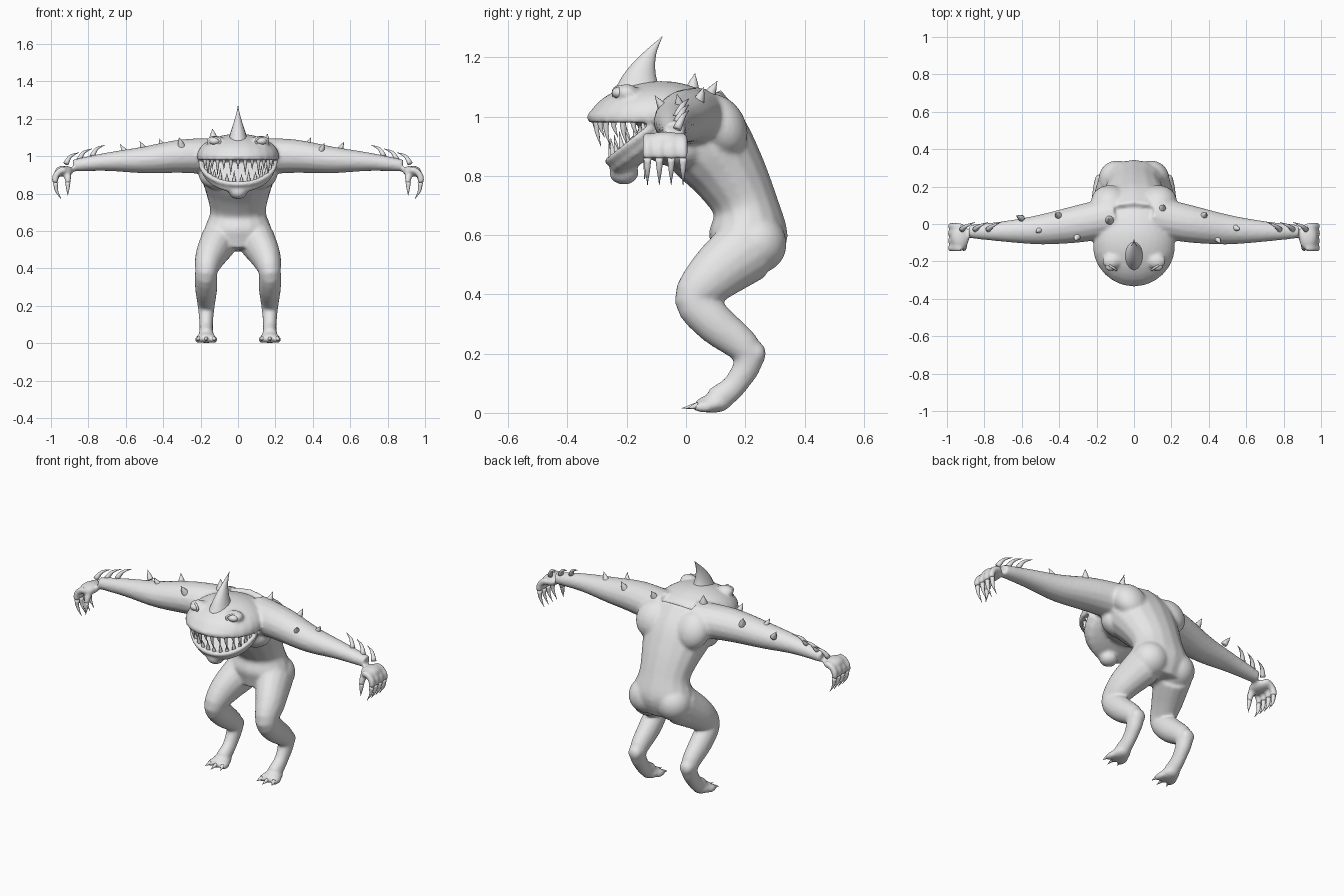
import bpy, bmesh, math
from mathutils import Vector, Matrix

cube = bpy.data.objects.get("Cube")
if cube:
    bpy.data.objects.remove(cube, do_unlink=True)

GREY = (0.8, 0.8, 0.8, 1)
skin = bpy.data.materials.new("grey skin")
skin.use_nodes = True
skin.diffuse_color = GREY
skin.node_tree.nodes["Principled BSDF"].inputs["Base Color"].default_value = GREY

ACROSS, DEPTH = Vector((1, 0, 0)), Vector((0, 1, 0))
SIDES = (1, -1)
FINGER_ROWS = [-.13 + .04 * i for i in range(4)]
TOE_OFFSETS = (-.04, 0, .04)
FOOT_X = .17
TINY = .001


def finish(name, bm):
    """Turn a bmesh into a smooth grey object."""
    bmesh.ops.recalc_face_normals(bm, faces=bm.faces)
    mesh = bpy.data.meshes.new(name)
    bm.to_mesh(mesh)
    bm.free()
    mesh.materials.append(skin)
    for polygon in mesh.polygons:
        polygon.use_smooth = True
    ob = bpy.data.objects.new(name, mesh)
    bpy.context.collection.objects.link(ob)
    return ob


def spline(a, b, c, d, t):
    """Point on the smooth curve between b and c."""
    return b + (c - a) * t / 2 + (a - b * 2.5 + c * 2 - d / 2) * t * t \
        + ((b - c) * 3 + d - a) * t ** 3 / 2


def loft(bm, stations, ref, side=1, ratio=1, steps=4, sides=16):
    """Smooth tube through (x, y, z, radius); ratio scales the radius across ref."""
    knots = [Vector((x * side, y, z, r)) for x, y, z, r in stations]
    knots = [knots[0] * 2 - knots[1], *knots, knots[-1] * 2 - knots[-2]]
    path = [spline(*knots[i:i + 4], k / steps)
            for i in range(len(knots) - 3) for k in range(steps)]
    path.append(knots[-2])
    last = len(path) - 1
    rings = []
    for i, point in enumerate(path):
        tangent = (path[min(i + 1, last)] - path[max(i - 1, 0)]).to_3d().normalized()
        u = (ref - tangent * ref.dot(tangent)).normalized()
        v = tangent.cross(u) * ratio
        radius = max(point.w, TINY)
        angles = [math.tau * k / sides for k in range(sides)]
        rings.append([bm.verts.new(point.to_3d() + (u * math.cos(a) + v * math.sin(a)) * radius)
                      for a in angles])
    for ring, above in zip(rings, rings[1:]):
        for k in range(sides):
            bm.faces.new((ring[k - 1], ring[k], above[k], above[k - 1]))
    bm.faces.new(rings[0])
    bm.faces.new(rings[-1])


def ball(bm, centre, radii, tilt=0):
    """Ellipsoid, tilted about the x axis; returns its vertices."""
    matrix = (Matrix.Translation(centre) @ Matrix.Rotation(tilt, 4, "X")
              @ Matrix.Diagonal((*radii, 1)))
    return bmesh.ops.create_uvsphere(bm, u_segments=24, v_segments=16,
                                     radius=1, matrix=matrix)["verts"]


def spike(bm, base, lean, radius, side=1, bend=(0, 0, 0)):
    """Pointed cone from base along lean, bowed by bend."""
    base, lean = Vector(base), Vector(lean)
    middle = base + lean / 2 + Vector(bend)
    ref = DEPTH if abs(lean.x) > abs(lean.z) else ACROSS
    loft(bm, [(*base, radius), (*middle, radius * .6), (*(base + lean), 0)],
         ref, side, steps=3, sides=10)


def upper_lip(a, inset=1):
    return Vector((.2 * inset * math.sin(a), -.12 - .2 * inset * math.cos(a), 1))


def lower_lip(a, inset=1):
    forward = math.cos(a) * inset
    return Vector((.2 * inset * math.sin(a), -.11 - .15 * forward, .97 - .12 * forward))


# Body: overlapping volumes blended into one skin
bm = bmesh.new()
# Torso from pelvis up to the hunched shoulders, then the neck
loft(bm, [(0, .2, .5, .14), (0, .21, .6, .18), (0, .2, .7, .15),
          (0, .15, .8, .17), (0, .08, .9, .2), (0, 0, 1, .2)], ACROSS, ratio=.74)
ball(bm, (0, -.04, 1.02), (.2, .15, .09))
# Domed head with a flat palate
for vert in ball(bm, (0, -.12, 1), (.22, .21, .12)):
    vert.co.z = max(vert.co.z, .98)
    vert.co.y += (vert.co.z - 1) * .3
# Lower jaw, throat and chin pouch
ball(bm, (0, -.1, .94), (.2, .2, .05), math.radians(40))
ball(bm, (0, -.03, .93), (.18, .13, .1))
ball(bm, (0, -.21, .81), (.05, .05, .04))
# Lips
for lip in (upper_lip, lower_lip):
    arc = [(*lip(math.pi * k / 12), .015) for k in range(-6, 7)]
    loft(bm, arc, Vector((0, .4, 1)), steps=2, sides=10)

for s in SIDES:
    # Buttock, chest muscle, shoulder blade and brow
    ball(bm, (s * .09, .24, .57), (.1, .1, .1))
    ball(bm, (s * .1, 0, .9), (.11, .08, .08), .5)
    ball(bm, (s * .13, .12, .97), (.1, .08, .11), .5)
    ball(bm, (s * .12, -.2, 1.08), (.05, .04, .03))
    # Arm and palm
    loft(bm, [(.1, .04, 1, .11), (.3, 0, 1, .1), (.5, -.03, .98, .08),
              (.7, -.04, .97, .055), (.88, -.04, .95, .036)], DEPTH, s, ratio=.9)
    ball(bm, (s * .93, -.07, .92), (.05, .07, .03))
    # Curled fingers and the thumb
    for y in FINGER_ROWS:
        curl = [(.92 + .06 * math.sin(a), y, .87 + .06 * math.cos(a), .018)
                for a in (0, .6, 1.2, 1.8)]
        loft(bm, curl, DEPTH, s, sides=10)
    loft(bm, [(.92, -.08, .93, .02), (.91, -.12, .89, .02), (.91, -.13, .85, .015)],
         DEPTH, s, sides=10)
    # Leg: thigh, bent knee, shin, raised heel and foot
    loft(bm, [(.1, .2, .55, .1), (.15, .09, .46, .08), (FOOT_X, .03, .38, .06),
              (FOOT_X, .1, .3, .06), (FOOT_X, .21, .2, .046), (FOOT_X, .17, .1, .036),
              (FOOT_X, .1, .04, .04)], ACROSS, s, ratio=1.15)
    ball(bm, (s * FOOT_X, .24, .2), (.04, .03, .04))
    ball(bm, (s * FOOT_X, .09, .03), (.05, .06, .03))
    for dx in TOE_OFFSETS:
        ball(bm, (s * (FOOT_X + dx), .06, .02), (.02, .04, .02))
body = finish("body", bm)
blend = body.modifiers.new("blend", "REMESH")
blend.mode = "VOXEL"
blend.voxel_size = .009
blend.use_smooth_shade = True
relax = body.modifiers.new("relax", "SMOOTH")
relax.iterations = 7

# Horn on the crown, swept up to the back
bm = bmesh.new()
loft(bm, [(0, -.16 + .08 * t * t, 1.07 + .2 * t, .06 * (1 - t) ** 1.2)
          for t in (0, .25, .5, .75, 1)], ACROSS, ratio=1.5)
finish("horn", bm)

# Eyes with a raised lid rim
bm = bmesh.new()
eye = Vector((.125, -.225, 1.08))
for s in SIDES:
    ball(bm, (s * eye.x, eye.y, eye.z), (.03, .025, .02))
    turns = [math.tau * k / 12 for k in range(13)]
    rim = [(*(eye + Vector((.03 * math.cos(a), .02 * math.cos(a), .02 * math.sin(a)))), .006)
           for a in turns]
    loft(bm, rim, Vector((.5, -.8, 0)), s, steps=2, sides=8)
finish("eyes", bm)

# Teeth: alternating long and short fangs
bm = bmesh.new()
for i in range(-6, 7):
    angle = math.pi * i / 15
    size = 1 if i % 2 else .7
    spike(bm, upper_lip(angle, .93), (0, .015, -.1 * size), .013, bend=(0, -.006, 0))
    spike(bm, lower_lip(angle + .1, .94), (0, -.01, .065 * size), .011)
finish("teeth", bm)

# Claws on fingers, thumbs and toes
bm = bmesh.new()
for s in SIDES:
    for y in FINGER_ROWS:
        spike(bm, (.975, y, .86), (-.03, 0, -.09), .014, s, bend=(.01, 0, 0))
    spike(bm, (.91, -.13, .86), (0, -.01, -.07), .014, s)
    for dx in TOE_OFFSETS:
        spike(bm, (FOOT_X + dx, .04, .025), (dx / 4, abs(dx) / 2 - .055, -.01), .012, s)
finish("claws", bm)

# Scattered spikes on back and arms, smaller toward the hands
bm = bmesh.new()
for x, y in ((-.13, .02), (.15, .07), (-.3, -.06), (-.4, .04), (-.5, -.03), (-.6, .03),
             (.37, .04), (.44, -.07), (.54, -.02)):
    out = abs(x)
    spike(bm, (x, y, 1.1 - .13 * out - 5 * y * y), (x / 20, y / 2, .07 - .04 * out),
          .03 - .02 * out)
finish("body_spikes", bm)

# Forearm blades curving back toward the shoulder
bm = bmesh.new()
for s in SIDES:
    for i in range(3):
        spike(bm, (.78 + .07 * i, -.03, 1 - .02 * i), (-.07, .04, .06), .015, s,
              bend=(.01, 0, .01))
finish("forearm_blades", bm)
